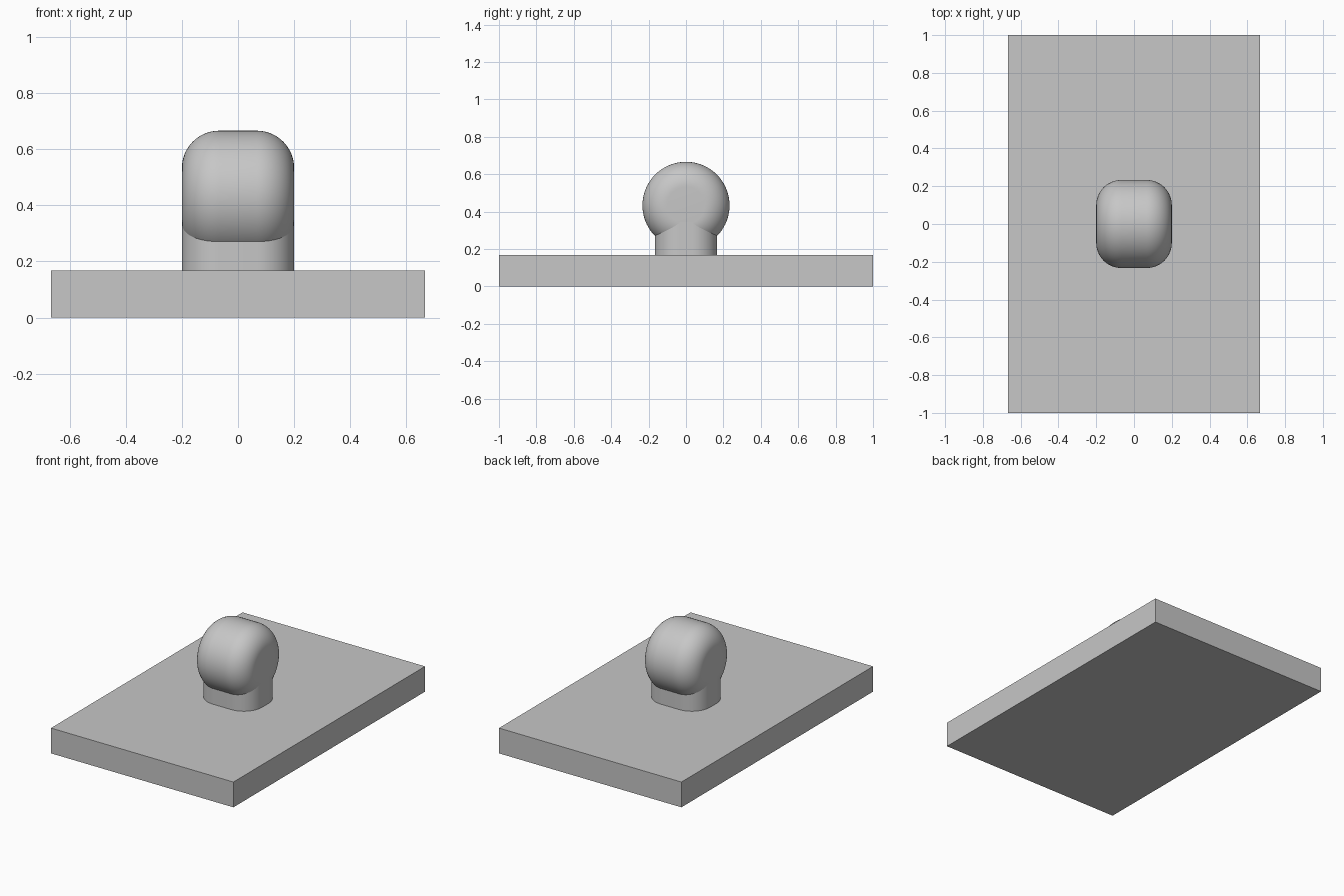
import bpy, bmesh
from math import sin, cos, pi, radians
from mathutils import Matrix, Vector

cube = bpy.data.objects.get("Cube")
if cube:
    bpy.data.objects.remove(cube, do_unlink=True)

grey = bpy.data.materials.new("light grey")
grey.use_nodes = True
grey.diffuse_color = (0.57, 0.57, 0.57, 1)
grey.node_tree.nodes["Principled BSDF"].inputs["Base Color"].default_value = grey.diffuse_color

FILLET = 0.133   # shared rounding of knob and stem
HALF_X = 0.2
FLAT_X = HALF_X - FILLET
STEPS = 16


def arc(cx, cy, start):
    """Quarter circle of the fillet radius, counter-clockwise from start."""
    return [(cx + FILLET * cos(start + pi / 2 * i / STEPS),
             cy + FILLET * sin(start + pi / 2 * i / STEPS)) for i in range(STEPS + 1)]


def finish(bm, name, smooth=True):
    bmesh.ops.remove_doubles(bm, verts=bm.verts, dist=1e-5)
    bmesh.ops.recalc_face_normals(bm, faces=bm.faces)
    mesh = bpy.data.meshes.new(name)
    bm.to_mesh(mesh)
    bm.free()
    mesh.materials.append(grey)
    obj = bpy.data.objects.new(name, mesh)
    bpy.context.collection.objects.link(obj)
    if smooth:
        bpy.ops.object.select_all(action="DESELECT")
        obj.select_set(True)
        bpy.context.view_layer.objects.active = obj
        bpy.ops.object.shade_smooth_by_angle(angle=radians(30))
    return obj


# Base plate
bm = bmesh.new()
bmesh.ops.create_cube(bm, size=1, matrix=Matrix.Translation((0, 0, 0.0835))
                      @ Matrix.Diagonal((1.333, 2, 0.167, 1)))
finish(bm, "base_plate", smooth=False)

# Stem: rounded rectangle pulled up into the knob
bm = bmesh.new()
flat_y = 0.167 - FILLET
outline = [p for k, (sx, sy) in enumerate([(1, 1), (-1, 1), (-1, -1), (1, -1)])
           for p in arc(sx * FLAT_X, sy * flat_y, k * pi / 2)]
face = bm.faces.new([bm.verts.new((x, y, 0.16)) for x, y in outline])
top = bmesh.ops.extrude_face_region(bm, geom=[face])["geom"]
bmesh.ops.translate(bm, vec=(0, 0, 0.185),
                    verts=[v for v in top if isinstance(v, bmesh.types.BMVert)])
finish(bm, "stem")

# Knob: filleted drum turned about the x axis
bm = bmesh.new()
ring = 0.233 - FILLET
right = arc(FLAT_X, ring, 0)
profile = [(HALF_X, 0)] + right + [(-x, r) for x, r in reversed(right)] + [(-HALF_X, 0)]
verts = [bm.verts.new((x, 0, 0.433 + r)) for x, r in profile]
edges = [bm.edges.new(pair) for pair in zip(verts, verts[1:])]
bmesh.ops.spin(bm, geom=verts + edges, cent=Vector((0, 0, 0.433)), axis=(1, 0, 0),
               angle=2 * pi, steps=72, use_merge=True)
finish(bm, "knob")
